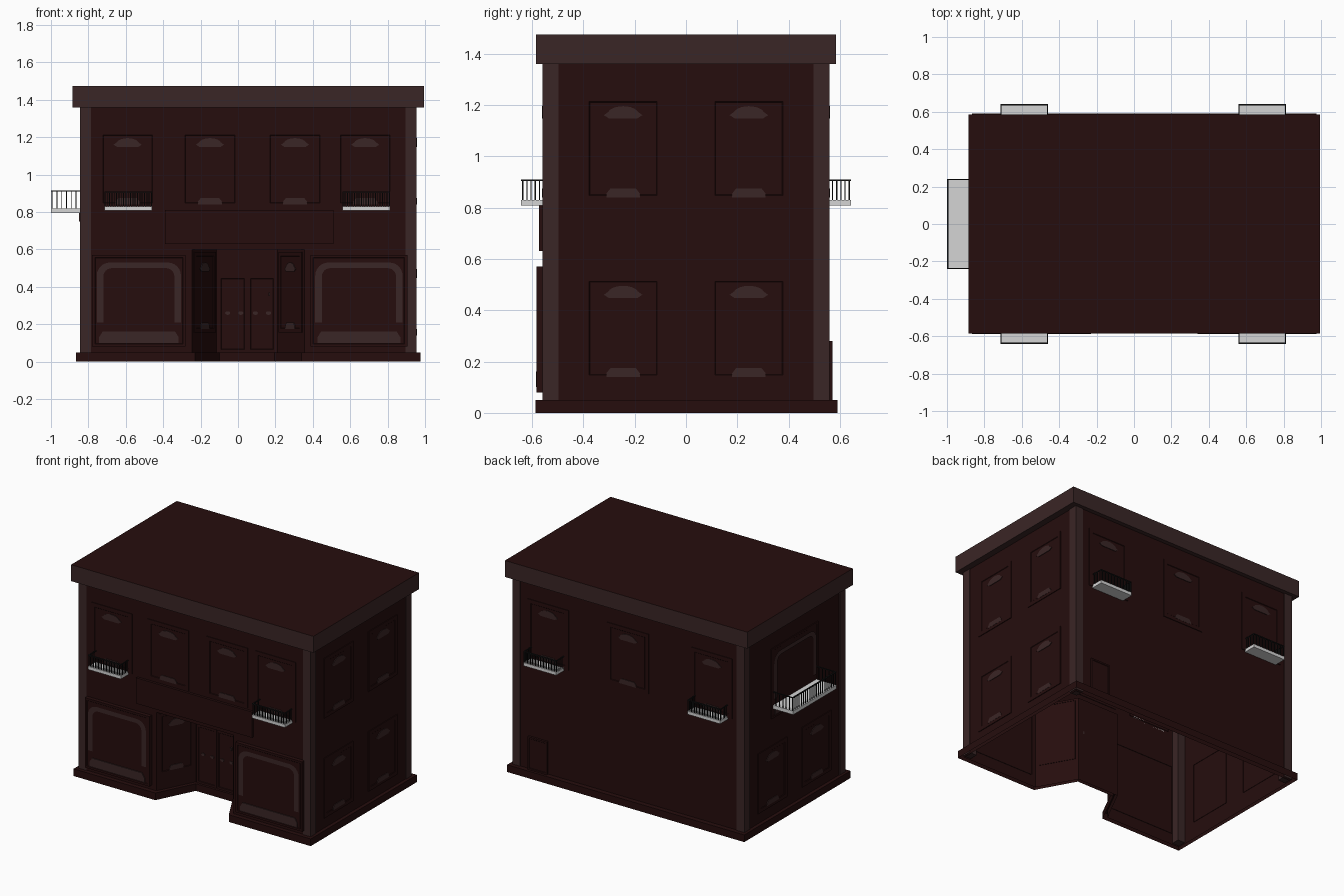
import bpy, bmesh, math
from mathutils import Vector

if "Cube" in bpy.data.objects:
    bpy.data.objects.remove(bpy.data.objects["Cube"])


def material(name, rgb):
    m = bpy.data.materials.new(name)
    m.diffuse_color = (*rgb, 1)
    m.use_nodes = True
    m.node_tree.nodes["Principled BSDF"].inputs["Base Color"].default_value = m.diffuse_color
    return m


WALL = material("dark_maroon", (0.019, 0.0040, 0.0040))
TRIM = material("light_brown", (0.042, 0.0190, 0.0190))
SLAB = material("pale_grey", (0.66, 0.66, 0.66))
RAIL = material("iron_black", (0.008, 0.008, 0.008))


def finish(name, bm, mat, recalc=True):
    if recalc:
        bmesh.ops.recalc_face_normals(bm, faces=bm.faces)
    me = bpy.data.meshes.new(name)
    bm.to_mesh(me)
    bm.free()
    me.materials.append(mat)
    ob = bpy.data.objects.new(name, me)
    bpy.context.collection.objects.link(ob)
    return ob


class Side:
    """Wall frame: u runs to the viewer's right, n points out of the wall."""
    def __init__(self, origin, direction):
        self.o = Vector((*origin, 0))
        self.u = Vector((*direction, 0)).normalized()
        self.n = Vector((self.u.y, -self.u.x, 0))

    def at(self, u, z, d=0.0):
        return self.o + self.u * u + self.n * d + Vector((0, 0, z))


def add_block(bm, side, u0, u1, z0, z1, d0, d1):
    vs = [bm.verts.new(side.at(u, z, d)) for d in (d0, d1)
          for u, z in ((u0, z0), (u1, z0), (u1, z1), (u0, z1))]
    for f in ((3, 2, 1, 0), (4, 5, 6, 7), (0, 1, 5, 4), (1, 2, 6, 5), (2, 3, 7, 6), (3, 0, 4, 7)):
        bm.faces.new([vs[i] for i in f])


def block(name, side, u0, u1, z0, z1, d0, d1, mat):
    bm = bmesh.new()
    add_block(bm, side, u0, u1, z0, z1, d0, d1)
    return finish(name, bm, mat)


def plate(name, side, pts, d0, d1, mat, inset=0.0, sink=0.0):
    """Outline in wall coordinates pushed out from depth d0 to d1."""
    bm = bmesh.new()
    back = [bm.verts.new(side.at(u, z, d0)) for u, z in pts]
    front = [bm.verts.new(side.at(u, z, d1)) for u, z in pts]
    face = bm.faces.new(front)
    n = len(pts)
    for i in range(n):
        bm.faces.new((back[i], back[(i + 1) % n], front[(i + 1) % n], front[i]))
    bm.normal_update()
    if inset:
        bmesh.ops.inset_region(bm, faces=[face], thickness=inset, depth=0)
        bmesh.ops.inset_region(bm, faces=[face], thickness=0.004, depth=-sink)
    return finish(name, bm, mat, False)


def rect(u0, u1, z0, z1):
    return [(u0, z0), (u1, z0), (u1, z1), (u0, z1)]


def arch_line(u0, u1, z0, z1, r):
    """Left leg, rounded top corners, right leg."""
    pts = [(u0, z0)]
    for cx, a0 in ((u0 + r, 180), (u1 - r, 90)):
        for k in range(7):
            a = math.radians(a0 - 15 * k)
            pts.append((cx + r * math.cos(a), z1 - r + r * math.sin(a)))
    return pts + [(u1, z0)]


def small_window(name, side, c, z0, w=0.32, h=0.42):
    plate(name + "_frame", side, rect(c - w / 2, c + w / 2, z0, z0 + h), -0.003, 0.005, WALL, w * 0.12, 0.003)
    s = w / 0.32
    # eyebrow head and low sill
    zt, zb = z0 + 0.335, z0 + 0.02
    head = [(c + 0.055 * s, zt - 0.008), (c + 0.075 * s, zt + 0.005)]
    head += [(c + 0.06 * s * math.cos(math.radians(a)), zt + 0.01 + 0.03 * math.sin(math.radians(a)))
             for a in range(15, 180, 15)]
    head += [(c - 0.075 * s, zt + 0.005), (c - 0.055 * s, zt - 0.008)]
    plate(name + "_head", side, head, 0, 0.006, TRIM)
    sill = [(c - 0.065 * s, zb), (c + 0.065 * s, zb), (c + 0.065 * s, zb + 0.015),
            (c + 0.05 * s, zb + 0.034), (c - 0.05 * s, zb + 0.034), (c - 0.065 * s, zb + 0.015)]
    plate(name + "_sill", side, sill, 0, 0.006, TRIM)


def big_window(name, side, u0, u1, zo, depth):
    plate(name + "_frame", side, rect(u0, u1, 0.08 + zo, 0.57 + zo), -0.003, depth, WALL, 0.02, 0.003)
    a, b = u0 + 0.025, u1 - 0.025
    outer = arch_line(a, b, 0.21 + zo, 0.53 + zo, 0.07)
    inner = arch_line(a + 0.035, b - 0.035, 0.21 + zo, 0.50 + zo, 0.045)
    # arch band, built as a strip of quads
    bm = bmesh.new()
    d = depth + 0.003
    vo = [bm.verts.new(side.at(u, z, d)) for u, z in outer]
    vi = [bm.verts.new(side.at(u, z, d)) for u, z in inner]
    for i in range(len(vo) - 1):
        bm.faces.new((vo[i], vi[i], vi[i + 1], vo[i + 1]))
    finish(name + "_arch", bm, TRIM, False)
    a, b = a + 0.012, b - 0.012
    z0, z1 = 0.10 + zo, 0.162 + zo
    plate(name + "_sill", side, [(a, z0), (b, z0), (b, z0 + 0.03), (b - 0.02, z1), (a + 0.02, z1), (a, z0 + 0.03)],
          depth - 0.003, depth + 0.003, TRIM)


def balcony(name, side, c, w, depth, z0, z1, top, nf, ns):
    u0, u1 = c - w / 2, c + w / 2
    block(name + "_slab", side, u0, u1, z0, z1, 0, depth, SLAB)
    bm = bmesh.new()
    t = 0.003
    d = depth - 2 * t
    add_block(bm, side, u0, u1, top - 0.006, top, d - t, depth)
    for u in (u0 + t, u1 - t):
        add_block(bm, side, u - t, u + t, top - 0.006, top, 0, depth)
        for k in range(1, ns):
            q = d * k / ns
            add_block(bm, side, u - t * .7, u + t * .7, z1, top, q - t * .7, q + t * .7)
    for k in range(nf + 1):
        u = u0 + t + (w - 2 * t) * k / nf
        add_block(bm, side, u - t * .8, u + t * .8, z1, top, d - t * .8, d + t * .8)
    finish(name + "_railing", bm, RAIL)


# wall outlines, with the splayed entrance recess in the front
X0, X1, Y = -0.84, 0.95, 0.555
NOTCH = [(-0.245, -Y), (-0.115, -0.30), (0.21, -0.30), (0.355, -Y)]
plan = [(X0, -Y)] + NOTCH + [(X1, -Y), (X1, Y), (X0, Y)]
base_plan = [(X0 - .025, -.587), (-0.23, -.587), (-0.10, -0.325), (0.195, -0.325), (0.34, -.587),
             (X1 + .025, -.587), (X1 + .025, .59), (X0 - .025, .59)]


def walls(name, rings, mat):
    bm = bmesh.new()
    loops = [[bm.verts.new((x, y, z)) for x, y in pts] for pts, z in rings]
    for lo, hi in zip(loops, loops[1:]):
        n = len(lo)
        for i in range(n):
            bm.faces.new((lo[i], lo[(i + 1) % n], hi[(i + 1) % n], hi[i]))
    return finish(name, bm, mat, False)


walls("plinth", [(base_plan, 0), (base_plan, 0.05), (plan, 0.05)], WALL)
walls("ground_floor_walls", [(plan, 0), (plan, 0.6)], WALL)
corners = [(X0, -Y), (X1, -Y), (X1, Y), (X0, Y)]
walls("upper_floor_walls", [(corners, 0.6), (corners, 1.36)], WALL)
bm = bmesh.new()
bm.faces.new([bm.verts.new((x, y, 0.6)) for x, y in reversed(NOTCH[::-1])])
finish("entrance_ceiling", bm, WALL, False)

FRONT, BACK = Side((0, -Y), (1, 0)), Side((0, Y), (-1, 0))
RIGHT, LEFT = Side((X1, 0), (0, 1)), Side((X0, 0), (0, -1))

# roof: light fascia with a dark top
roof = block("roof", Side((0, 0), (1, 0)), -0.885, 0.995, 1.36, 1.475, -0.585, 0.585, TRIM)
roof.data.materials.append(WALL)
for p in roof.data.polygons:
    if p.normal.z > 0.5:
        p.material_index = 1

# corner pillars
for xa, xb in ((-0.845, -0.785), (0.895, 0.955)):
    for s in (-1, 1):
        block("corner_pillar", Side((0, 0), (1, 0)), xa, xb, 0.01, 1.36, *sorted((s * 0.497, s * 0.56)), TRIM)

# front
for c in (-0.59, -0.15, 0.305, 0.68):
    small_window("front_window", FRONT, c, 0.82)
big_window("left_shop_window", FRONT, -0.78, -0.28, 0, 0.027)
big_window("right_shop_window", FRONT, 0.388, 0.905, 0, 0.027)
plate("sign_board", FRONT, rect(-0.39, 0.51, 0.63, 0.81), 0, 0.018, WALL)

# entrance recess: splayed windows, double door and studs
for a, b in ((NOTCH[0], NOTCH[1]), (NOTCH[2], NOTCH[3])):
    d = Vector(b) - Vector(a)
    small_window("entrance_window", Side(a, d), d.length / 2, 0.155, 0.25, 0.43)
DOOR = Side((0.05, -0.30), (1, 0))
for u0, u1 in ((-0.155, -0.002), (0.002, 0.155)):
    plate("door_leaf", DOOR, rect(u0, u1, 0.05, 0.46), 0, 0.008, WALL, 0.02, 0.003)
for u in (-0.105, -0.035, 0.043, 0.113):
    pts = [(u + 0.014 * math.cos(k * math.pi / 5), 0.26 + 0.01 * math.sin(k * math.pi / 5)) for k in range(10)]
    plate("door_stud", DOOR, pts, 0.003, 0.010, TRIM)
block("door_handle", DOOR, 0.112, 0.122, 0.35, 0.37, 0, 0.02, TRIM)

# back
for c in (-0.68, -0.06, 0.59):
    small_window("back_window", BACK, c, 0.82)
plate("back_hatch", BACK, rect(-0.83, -0.68, 0.05, 0.28), 0, 0.016, WALL, 0.015, 0.003)

# right and left
for c in (-0.245, 0.245):
    small_window("right_upper_window", RIGHT, c, 0.82)
    small_window("right_lower_window", RIGHT, c, 0.12)
    small_window("left_lower_window", LEFT, c, 0.12)
big_window("left_balcony_window", LEFT, -0.26, 0.26, 0.65, 0.006)

# balconies
for side, sgn in ((FRONT, 1), (BACK, -1)):
    for x in (-0.587, 0.685):
        balcony("balcony", side, sgn * x, 0.255, 0.087, 0.808, 0.83, 0.91, 20, 5)
balcony("side_balcony", LEFT, 0, 0.48, 0.16, 0.795, 0.82, 0.915, 20, 6)
